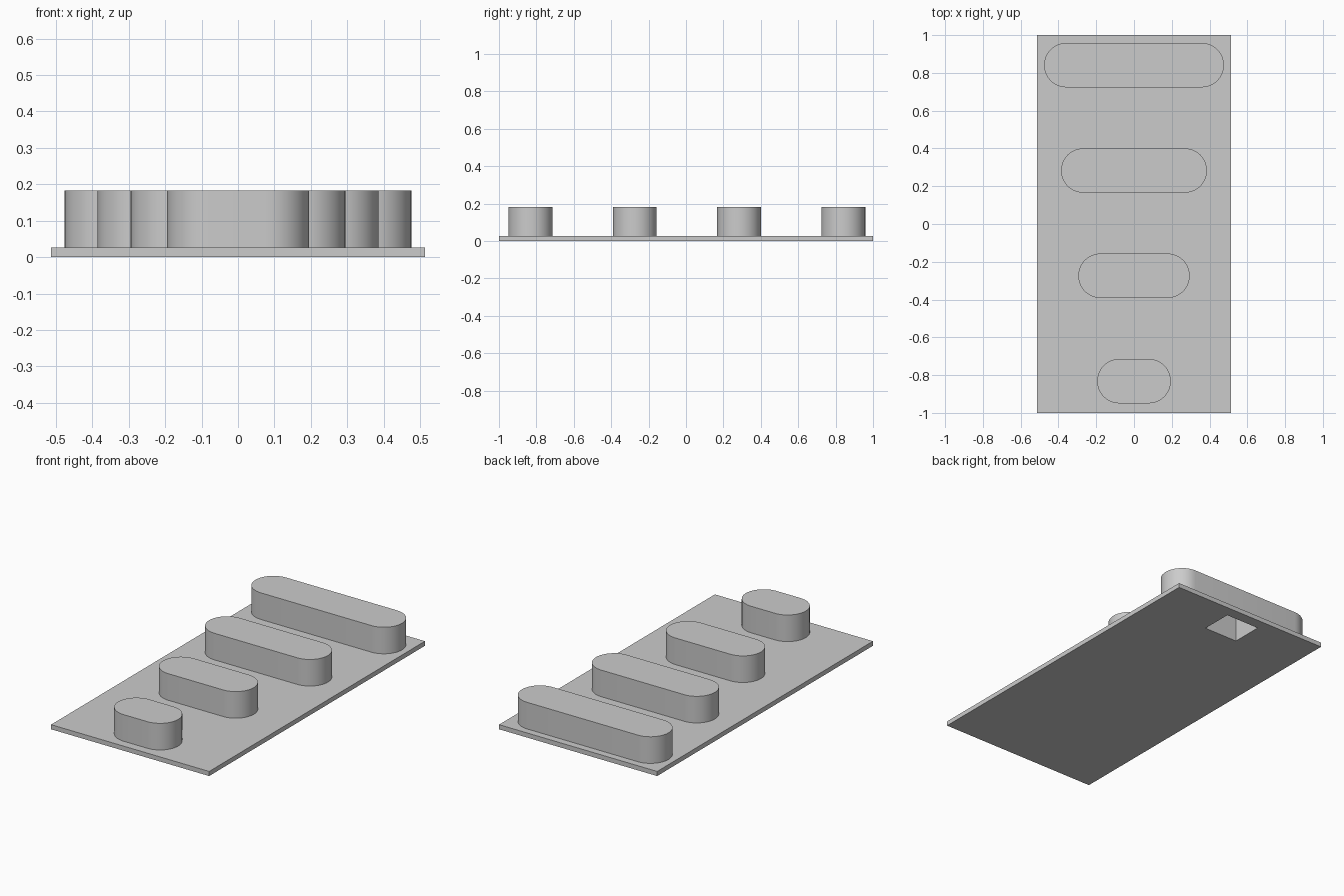
import bpy
import bmesh
from math import cos, sin, pi, radians

if "Cube" in bpy.data.objects:
    bpy.data.objects.remove(bpy.data.objects["Cube"])

PLATE_TOP, BAR_TOP, POCKET_TOP = 0.027, 0.183, 0.155
RADIUS, ARC_STEPS = 0.1175, 24

grey = bpy.data.materials.new("plain grey")
grey.use_nodes = True
grey.diffuse_color = (0.6, 0.6, 0.6, 1)
grey.node_tree.nodes["Principled BSDF"].inputs["Base Color"].default_value = (0.6, 0.6, 0.6, 1)


def extrude_outline(name, outline, z0, z1):
    """Solid prism from a counter-clockwise outline."""
    bm = bmesh.new()
    base = bm.faces.new([bm.verts.new((x, y, z0)) for x, y in outline])
    top = bmesh.ops.extrude_face_region(bm, geom=[base], use_keep_orig=True)["geom"]
    for v in top:
        if isinstance(v, bmesh.types.BMVert):
            v.co.z = z1
    bmesh.ops.recalc_face_normals(bm, faces=bm.faces)
    mesh = bpy.data.meshes.new(name)
    bm.to_mesh(mesh)
    bm.free()
    mesh.materials.append(grey)
    obj = bpy.data.objects.new(name, mesh)
    bpy.context.collection.objects.link(obj)
    return obj


def rectangle(hx, hy, cy=0):
    return [(-hx, cy - hy), (hx, cy - hy), (hx, cy + hy), (-hx, cy + hy)]


def stadium(half_length, cy):
    points = []
    for side, start in ((1, -pi / 2), (-1, pi / 2)):
        for i in range(ARC_STEPS + 1):
            a = start + pi * i / ARC_STEPS
            points.append((side * (half_length - RADIUS) + RADIUS * cos(a), cy + RADIUS * sin(a)))
    return points


def select_only(obj):
    bpy.ops.object.select_all(action='DESELECT')
    obj.select_set(True)
    bpy.context.view_layer.objects.active = obj


# Base plate
plate = extrude_outline("base_plate", rectangle(0.513, 1), 0, PLATE_TOP)

# Round-ended bars, growing longer towards the back
bars = []
for name, half_length, y in (("front_bar", 0.195, -0.832), ("front_middle_bar", 0.295, -0.274),
                             ("back_middle_bar", 0.386, 0.283), ("back_bar", 0.476, 0.841)):
    bar = extrude_outline(name, stadium(half_length, y), PLATE_TOP, BAR_TOP)
    select_only(bar)
    bpy.ops.object.shade_smooth_by_angle(angle=radians(30))
    bars.append(bar)

# Rectangular pocket cut from below into the plate and the back bar
cutter = extrude_outline("pocket_cutter", rectangle(0.11, 0.094, 0.841), -0.1, POCKET_TOP)
cutter.hide_render = True
for obj in (plate, bars[-1]):
    cut = obj.modifiers.new("pocket", 'BOOLEAN')
    cut.operation = 'DIFFERENCE'
    cut.solver = 'EXACT'
    cut.object = cutter
    select_only(obj)
    bpy.ops.object.modifier_apply(modifier=cut.name)
bpy.data.objects.remove(cutter)
